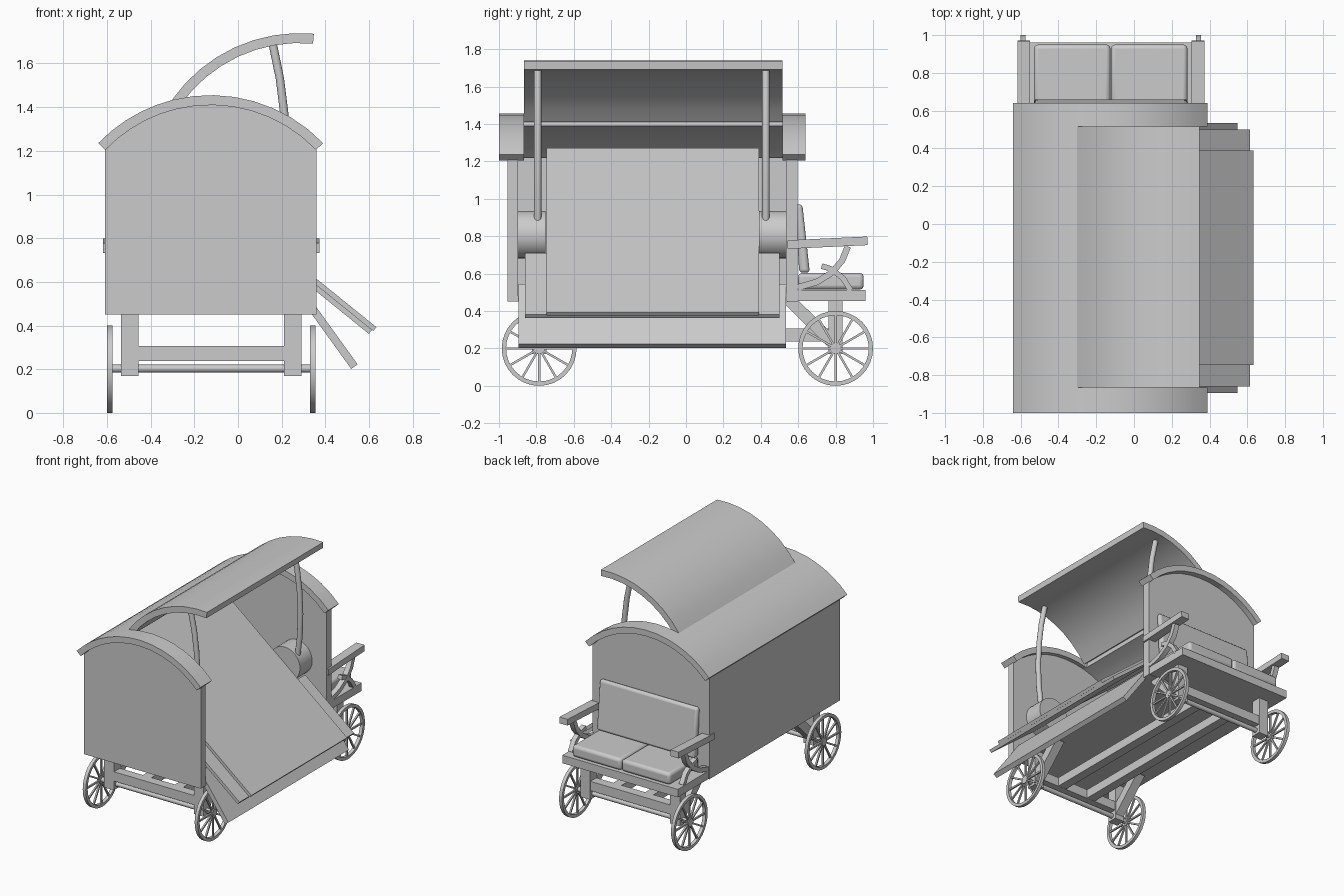
import bpy, bmesh, math
from mathutils import Vector, Matrix

if "Cube" in bpy.data.objects:
    bpy.data.objects.remove(bpy.data.objects["Cube"])

CX = -0.125                      # wagon body centre line
R_OUT, R_IN, RZ = 0.713, 0.668, 0.742   # roof arc radii and centre height


def finish(name, bm, bevel=0, smooth=True):
    bmesh.ops.recalc_face_normals(bm, faces=bm.faces)
    me = bpy.data.meshes.new(name)
    bm.to_mesh(me)
    bm.free()
    ob = bpy.data.objects.new(name, me)
    bpy.context.collection.objects.link(ob)
    if bevel:
        m = ob.modifiers.new("bevel", 'BEVEL')
        m.width, m.segments = bevel, 3
    if smooth:
        bpy.ops.object.select_all(action='DESELECT')
        ob.select_set(True)
        bpy.context.view_layer.objects.active = ob
        bpy.ops.object.shade_smooth_by_angle(angle=math.radians(35))
    return ob


def prism(name, pts, lo, hi, axis='Y', bevel=0):
    """Extrude a profile: (x, z) along Y or (y, z) along X."""
    bm = bmesh.new()

    def place(p, t):
        return (p[0], t, p[1]) if axis == 'Y' else (t, p[0], p[1])
    a = [bm.verts.new(place(p, lo)) for p in pts]
    b = [bm.verts.new(place(p, hi)) for p in pts]
    bm.faces.new(a)
    bm.faces.new(b[::-1])
    n = len(pts)
    for i in range(n):
        bm.faces.new((a[i], a[(i + 1) % n], b[(i + 1) % n], b[i]))
    return finish(name, bm, bevel)


def box(name, x0, x1, y0, y1, z0, z1, bevel=0):
    return prism(name, [(x0, z0), (x1, z0), (x1, z1), (x0, z1)], y0, y1, 'Y', bevel)


def strip(name, path, width, lo, hi, axis='Y'):
    """Band of constant width following a path, extruded sideways."""
    p = [Vector(q) for q in path]
    left, right = [], []
    for i, q in enumerate(p):
        d = (p[min(i + 1, len(p) - 1)] - p[max(i - 1, 0)]).normalized()
        n = Vector((-d.y, d.x)) * width / 2
        left.append(tuple(q + n))
        right.append(tuple(q - n))
    return prism(name, left + right[::-1], lo, hi, axis)


def arc(r, a0, a1, n, cx=CX, cz=RZ):
    return [(cx + r * math.sin(math.radians(a0 + (a1 - a0) * i / n)),
             cz + r * math.cos(math.radians(a0 + (a1 - a0) * i / n))) for i in range(n + 1)]


def roof(name, a0, a1, n, y0, y1, cx=CX, cz=RZ):
    return prism(name, arc(R_OUT, a0, a1, n, cx, cz) + arc(R_IN, a1, a0, n, cx, cz), y0, y1)


# body: floor, far wall and arched end walls, open on the right
box("floor", -0.61, 0.36, -0.955, 0.595, 0.45, 0.48)
box("left_wall", -0.61, -0.57, -0.955, 0.595, 0.45, 1.22)
end = [(-0.61, 0.45), (0.36, 0.45)] + arc(R_IN + 0.005, 46.1, -46.1, 12)
prism("front_wall", end, -0.955, -0.897)
prism("back_wall", end, 0.535, 0.595)

# roof with a notch, and its raised hatch
roof("roof_left", -46.2, -14, 5, -1.0, 0.64)
roof("roof_front_edge", -14, 46.2, 8, -1.0, -0.865)
roof("roof_back_edge", -14, 46.2, 8, 0.515, 0.64)
roof("roof_hatch", -55, 5.2, 8, -0.865, 0.515, 0.283, 1.026)

# sloping display boards and lowered side flap
strip("display_board", [(0.627, 0.384), (-0.46, 1.262)], 0.022, -0.747, 0.39)
strip("display_tray", [(0.607, 0.371), (0.20, 0.70)], 0.024, -0.86, 0.5)
strip("side_flap", [(0.533, 0.212), (0.30, 0.535)], 0.036, -0.895, 0.535)

# hinge drums and curved hatch struts
for side, y0, y1, ys in (("front", -0.9, -0.75, -0.793), ("back", 0.39, 0.535, 0.427)):
    prism(side + "_hinge_drum", arc(0.127, 0, 348.75, 31, 0.115, 0.808), y0, y1)
    cu = bpy.data.curves.new(side + "_strut", 'CURVE')
    cu.dimensions = '3D'
    cu.bevel_depth = 0.02
    cu.bevel_resolution = 3
    cu.use_fill_caps = True
    path = [(0.16, 1.685), (0.192, 1.53), (0.212, 1.37), (0.22, 1.2), (0.215, 1.03), (0.195, 0.87)]
    sp = cu.splines.new('POLY')
    sp.points.add(len(path) - 1)
    for q, (x, z) in zip(sp.points, path):
        q.co = (x, ys, z, 1)
    sp.use_smooth = True
    bpy.context.collection.objects.link(bpy.data.objects.new(side + "_strut", cu))

# undercarriage
for side, y, s in (("front", -0.785, 1), ("back", 0.8, -1)):
    for i, x in ((0, -0.535), (1, 0.21)):
        box(f"{side}_leg_{i}", x, x + 0.08, y - 0.038, y + 0.038, 0.17, 0.46)
        strip(f"{side}_brace_{i}", [(y, 0.215), (y + s * 0.25, 0.46)], 0.065, x + 0.005, x + 0.075, 'X')
    box(side + "_crossbeam", -0.46, 0.215, y - 0.035, y + 0.035, 0.237, 0.307)
    prism(side + "_axle", arc(0.018, 0, 330, 11, y, 0.203), -0.6, 0.355, 'X')
for i, x in ((0, -0.265), (1, 0.0)):
    box(f"long_beam_{i}", x, x + 0.07, -0.785, 0.8, 0.238, 0.306)

# spoked wheel, shared by four objects
bm = bmesh.new()
N = 32
rings = []
for i in range(N):
    c, s = math.cos(math.tau * i / N), math.sin(math.tau * i / N)
    rings.append([bm.verts.new((x, r * c, r * s))
                  for x, r in ((-0.0125, 0.2), (0.0125, 0.2), (0.0125, 0.177), (-0.0125, 0.177))])
for i in range(N):
    a, b = rings[i], rings[(i + 1) % N]
    for k in range(4):
        bm.faces.new((a[k], a[(k + 1) % 4], b[(k + 1) % 4], b[k]))
for i in range(12):
    m = (Matrix.Rotation(math.tau * i / 12, 4, 'X') @ Matrix.Translation((0, 0, 0.1))
         @ Matrix.Diagonal((0.012, 0.012, 0.165, 1)))
    bmesh.ops.create_cube(bm, size=1, matrix=m)
bmesh.ops.create_cone(bm, cap_ends=True, segments=16, radius1=0.03, radius2=0.03, depth=0.025,
                      matrix=Matrix.Rotation(math.pi / 2, 4, 'Y'))
wheel = finish("wheel_front_left", bm)
wheel.location = (-0.588, -0.785, 0.2)
for name, x, y in (("front_right", 0.342, -0.785), ("back_left", -0.588, 0.8), ("back_right", 0.342, 0.8)):
    w = wheel.copy()
    w.name = "wheel_" + name
    w.location = (x, y, 0.2)
    bpy.context.collection.objects.link(w)

# driver's bench: board, cushions, armrests with curved supports
box("bench_board", -0.605, 0.355, 0.54, 0.96, 0.452, 0.512)
for i, x in ((0, -0.53), (1, -0.122)):
    box(f"seat_cushion_{i}", x, x + 0.405, 0.6, 0.95, 0.515, 0.603, 0.022)
prism("back_cushion", [(0.605, 0.605), (0.662, 0.605), (0.622, 0.97), (0.585, 0.97)],
      -0.53, 0.285, 'X', 0.018)
for side, x0, x1 in (("left", -0.618, -0.55), ("right", 0.305, 0.373)):
    strip(side + "_armrest", [(0.543, 0.755), (0.97, 0.775)], 0.046, x0, x1, 'X')
    strip(side + "_arm_support", [(0.865, 0.745), (0.835, 0.67), (0.78, 0.605), (0.7, 0.555), (0.595, 0.525)],
          0.034, x0 + 0.014, x1 - 0.014, 'X')
    strip(side + "_arm_foot", [(0.725, 0.64), (0.775, 0.625), (0.84, 0.575), (0.88, 0.51)],
          0.03, x0 + 0.016, x1 - 0.016, 'X')
